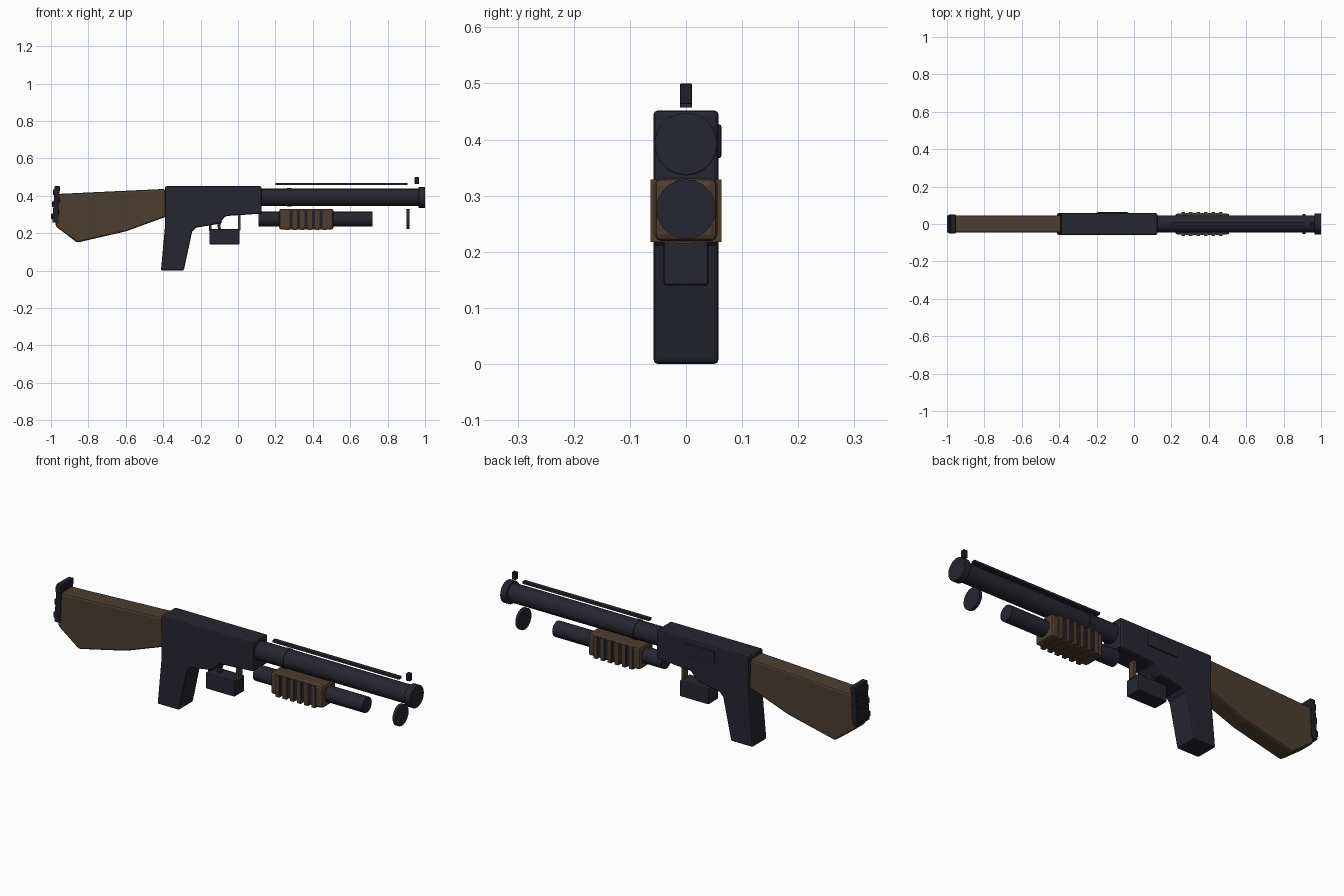
import bpy, bmesh, math
from mathutils import Vector

cube = bpy.data.objects.get("Cube")
if cube:
    bpy.data.objects.remove(cube, do_unlink=True)


def make_material(name, color):
    mat = bpy.data.materials.new(name)
    mat.use_nodes = True
    mat.diffuse_color = (*color, 1)
    bsdf = mat.node_tree.nodes["Principled BSDF"]
    bsdf.inputs["Base Color"].default_value = (*color, 1)
    bsdf.inputs["Roughness"].default_value = 0.6
    return mat


METAL = make_material("dark blued metal", (0.019, 0.019, 0.029))
BLACK = make_material("black rubber", (0.014, 0.014, 0.020))
WOOD = make_material("brown wood", (0.075, 0.048, 0.029))


def finish(name, bm, mat, bevel=0, segments=2):
    bmesh.ops.recalc_face_normals(bm, faces=bm.faces)
    mesh = bpy.data.meshes.new(name)
    bm.to_mesh(mesh)
    bm.free()
    mesh.materials.append(mat)
    obj = bpy.data.objects.new(name, mesh)
    bpy.context.collection.objects.link(obj)
    if bevel:
        mod = obj.modifiers.new("Rounded edges", "BEVEL")
        mod.width = bevel
        mod.segments = segments
        mod.limit_method = "ANGLE"
        mod.angle_limit = math.radians(40)
    return obj


def profile(name, points, half_width, mat, bevel=0):
    """Side outline in x and z, extruded evenly across y."""
    bm = bmesh.new()
    face = bm.faces.new([bm.verts.new((x, -half_width, z)) for x, z in points])
    new = bmesh.ops.extrude_face_region(bm, geom=[face])["geom"]
    verts = [v for v in new if isinstance(v, bmesh.types.BMVert)]
    bmesh.ops.translate(bm, verts=verts, vec=(0, 2 * half_width, 0))
    return finish(name, bm, mat, bevel)


def box(name, x, y, z, mat, bevel=0):
    """Box from (low, high) ranges."""
    bm = bmesh.new()
    bmesh.ops.create_cube(bm, size=1)
    low, high = Vector((x[0], y[0], z[0])), Vector((x[1], y[1], z[1]))
    bmesh.ops.scale(bm, verts=bm.verts, vec=high - low)
    bmesh.ops.translate(bm, verts=bm.verts, vec=(low + high) / 2)
    return finish(name, bm, mat, bevel)


def tube(name, x0, x1, radius, z, mat, bevel=0):
    """Round bar running along x."""
    bm = bmesh.new()
    bmesh.ops.create_cone(bm, cap_ends=True, segments=20, radius1=radius,
                          radius2=radius, depth=x1 - x0)
    for v in bm.verts:
        v.co = Vector((v.co.z + (x0 + x1) / 2, v.co.y, v.co.x + z))
    return finish(name, bm, mat, bevel)


BORE, MAG = 0.392, 0.276

# Receiver with pistol grip
profile("receiver", [(-0.39, 0.452), (0.125, 0.452), (0.125, 0.305), (-0.065, 0.292),
                     (-0.105, 0.25), (-0.225, 0.23), (-0.245, 0.21), (-0.29, 0),
                     (-0.412, 0), (-0.39, 0.24)], 0.058, METAL, 0.008)
box("ejection_port", (-0.2, -0.03), (0.05, 0.063), (0.367, 0.427), METAL, 0.004)

# Stock and butt pad
profile("stock", [(-0.39, 0.437), (-0.97, 0.41), (-0.975, 0.237), (-0.86, 0.15),
                  (-0.6, 0.21), (-0.38, 0.29)], 0.046, WOOD, 0.01)
profile("butt_pad", [(-0.98, 0.452), (-0.952, 0.452), (-0.96, 0.257),
                     (-0.993, 0.257)], 0.05, BLACK, 0.004)
for i in range(3):
    z = 0.29 + i * 0.065
    box(f"pad_ridge_{i + 1}", (-1 + i * 0.005, -0.97), (-0.046, 0.046),
        (z - 0.015, z + 0.015), BLACK, 0.004)

# Barrel, muzzle and sights
tube("barrel", 0.11, 0.98, 0.046, BORE, METAL)
tube("barrel_ring", 0.262, 0.285, 0.049, BORE, METAL)
tube("muzzle_band", 0.966, 1.0, 0.056, BORE, METAL, 0.002)
box("sight_rib", (0.2, 0.907), (-0.011, 0.011), (0.457, 0.468), METAL)
box("front_sight", (0.945, 0.967), (-0.011, 0.011), (0.463, 0.5), BLACK, 0.003)

# Magazine tube and its loose end cap
tube("magazine_tube", 0.11, 0.72, 0.039, MAG, METAL)
tube("magazine_cap", 0.9, 0.916, 0.053, MAG, METAL)

# Pump fore-end with raised wooden ribs and dark slots between them
box("fore_end", (0.22, 0.51), (-0.056, 0.056), (0.219, 0.331), WOOD, 0.012)
for i in range(6):
    x = 0.264 + i * 0.04
    box(f"fore_end_rib_{i + 1}", (x - 0.01, x + 0.01), (-0.063, 0.063),
        (0.217, 0.329), WOOD)
    if i < 5:
        box(f"fore_end_slot_{i + 1}", (x + 0.012, x + 0.028), (-0.058, 0.058),
            (0.228, 0.322), BLACK)

# Trigger and guard
box("trigger_guard", (-0.153, 0.008), (-0.04, 0.04), (0.14, 0.222), METAL, 0.005)
box("guard_front_post", (0, 0.014), (-0.016, 0.016), (0.215, 0.305), WOOD)
box("guard_rear_post", (-0.155, -0.143), (-0.016, 0.016), (0.215, 0.25), METAL)
profile("trigger", [(-0.11, 0.26), (-0.085, 0.265), (-0.095, 0.24), (-0.09, 0.215),
                    (-0.102, 0.215), (-0.11, 0.235)], 0.012, METAL)

# Smooth the rounded parts but keep corners sharp
bpy.ops.object.select_all(action="DESELECT")
for obj in bpy.context.collection.objects:
    if obj.name.startswith(("barrel", "muzzle", "magazine")):
        obj.select_set(True)
        bpy.context.view_layer.objects.active = obj
bpy.ops.object.shade_smooth_by_angle(angle=math.radians(30))
